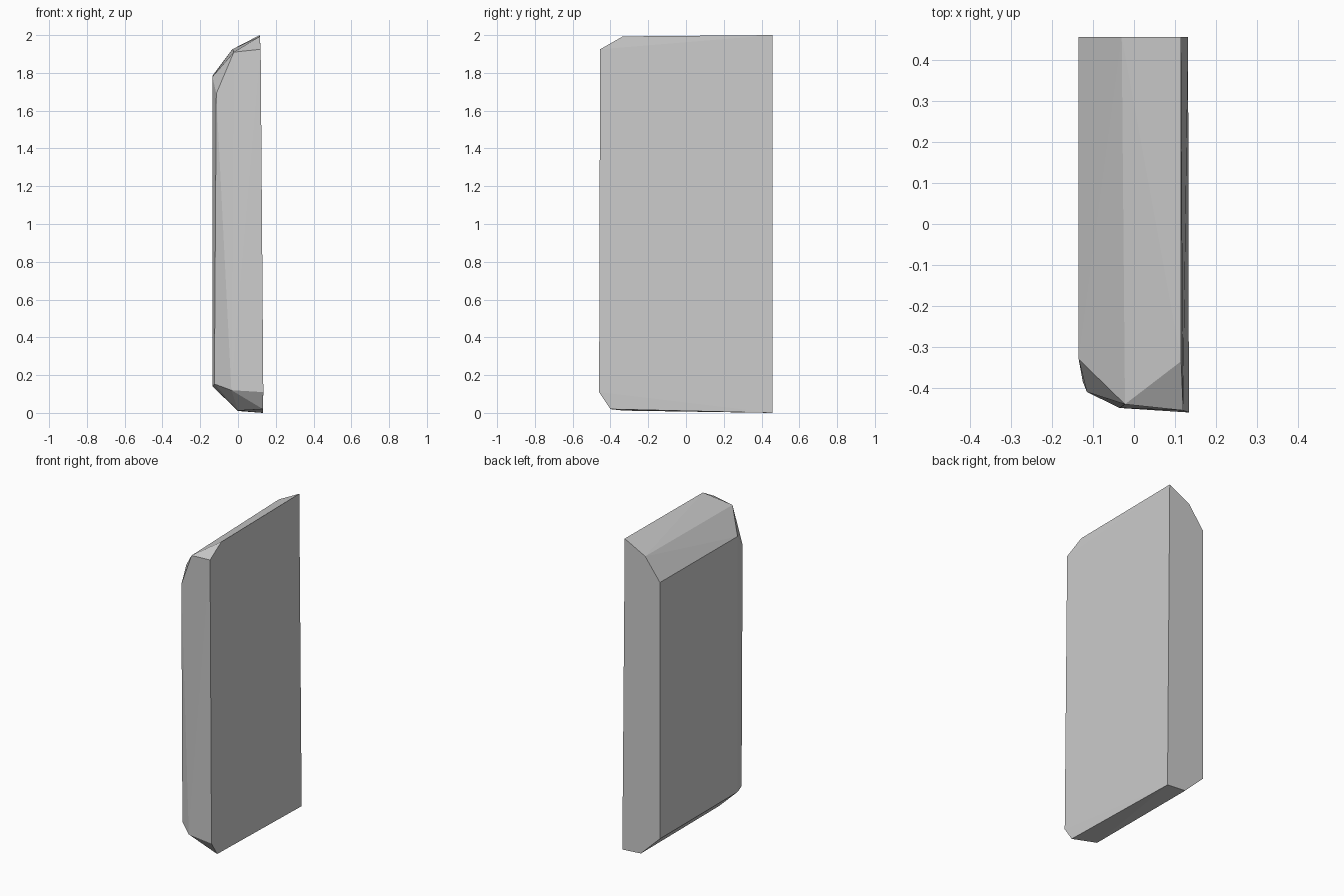
import bpy, bmesh

if "Cube" in bpy.data.objects:
    bpy.data.objects.remove(bpy.data.objects["Cube"])

# Back cross-section (x, z): flat cut end of the slab
BACK = [(0.115, 2.0), (-0.03, 1.925), (-0.135, 1.785),
        (-0.135, 0.14), (0.0, 0.01), (0.132, 0.0)]

# Where the long edges end near the bevelled front
FRONT_EDGES = [(0.115, -0.335, 1.993), (-0.135, -0.33, 1.78),
               (-0.135, -0.33, 0.14), (0.0, -0.33, 0.012), (0.132, -0.40, 0.02)]

# Chipped front face
FRONT_FACE = [(0.12, -0.455, 1.925), (-0.022, -0.44, 1.91), (-0.115, -0.41, 1.69),
              (-0.125, -0.385, 0.153), (-0.035, -0.449, 0.12), (0.134, -0.46, 0.11)]

# Faceted slab wrapped around the outline points
bm = bmesh.new()
for p in [(x, 0.457, z) for x, z in BACK] + FRONT_EDGES + FRONT_FACE:
    bm.verts.new(p)
hull = bmesh.ops.convex_hull(bm, input=bm.verts[:])
inside = [g for g in hull["geom_interior"] if isinstance(g, bmesh.types.BMVert)]
bmesh.ops.delete(bm, geom=inside, context='VERTS')
bmesh.ops.recalc_face_normals(bm, faces=bm.faces[:])

mesh = bpy.data.meshes.new("stone_slab")
bm.to_mesh(mesh)
bm.free()
slab = bpy.data.objects.new("stone_slab", mesh)
bpy.context.collection.objects.link(slab)
